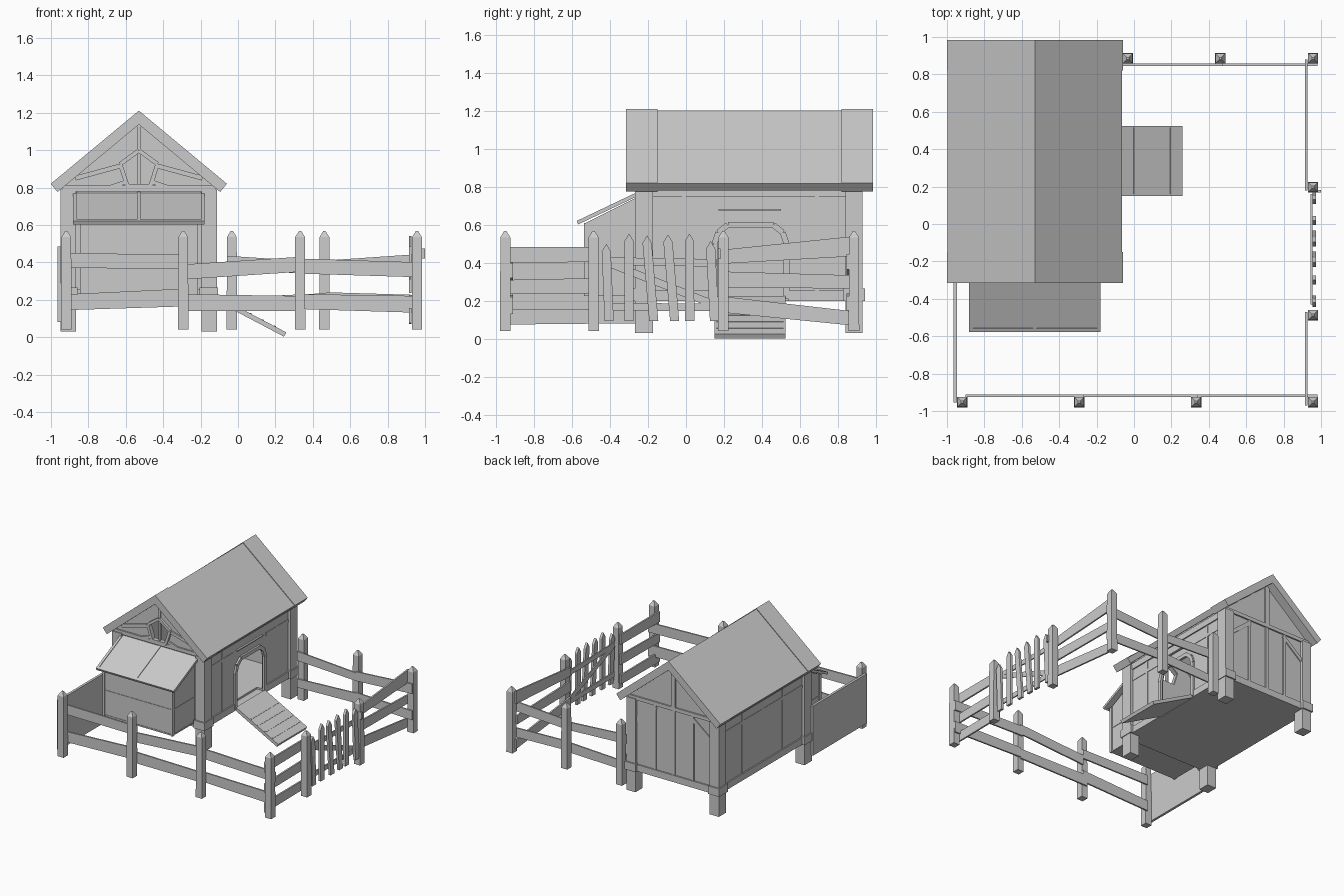
import bpy, bmesh, math
from mathutils import Vector

CX = -0.53  # centre line of the coop


def finish(name, bm):
    bmesh.ops.recalc_face_normals(bm, faces=bm.faces)
    me = bpy.data.meshes.new(name)
    bm.to_mesh(me)
    bm.free()
    ob = bpy.data.objects.new(name, me)
    bpy.context.collection.objects.link(ob)
    return ob


def prism(name, pts, axis, a, b):
    """Extrude a 2D outline along an axis: x->(y,z), y->(x,z), z->(x,y)."""
    put = {'x': lambda u, v, w: (w, u, v), 'y': lambda u, v, w: (u, w, v),
           'z': lambda u, v, w: (u, v, w)}[axis]
    bm = bmesh.new()
    f = bm.faces.new([bm.verts.new(put(u, v, a)) for u, v in pts])
    r = bmesh.ops.extrude_face_region(bm, geom=[f])
    vs = [g for g in r['geom'] if isinstance(g, bmesh.types.BMVert)]
    bmesh.ops.translate(bm, verts=vs, vec=put(0, 0, b - a))
    return finish(name, bm)


def box(name, x0, x1, y0, y1, z0, z1):
    return prism(name, [(x0, y0), (x1, y0), (x1, y1), (x0, y1)], 'z', z0, z1)


def stroke(name, p, q, w, axis, a, b):
    """Straight board of width w between two points of a plane."""
    p, q = Vector(p), Vector(q)
    d = (q - p).normalized() * w / 2
    n = Vector((-d.y, d.x))
    return prism(name, [p + n, q + n, q - n, p - n], axis, a, b)


def rail(name, axis, u0, u1, lo0, hi0, lo1, hi1, a, b):
    return prism(name, [(u0, lo0), (u1, lo1), (u1, hi1), (u0, hi0)], axis, a, b)


def cut(ob, cutter):
    m = ob.modifiers.new('cut', 'BOOLEAN')
    m.operation, m.object, m.solver = 'DIFFERENCE', cutter, 'EXACT'
    cutter.hide_render = True
    cutter.hide_set(True)


# House shell, hollow, with door and gable window openings
def gable(h, z0, ze, za):
    return [(CX - h, z0), (CX + h, z0), (CX + h, ze), (CX, za), (CX - h, ze)]


shell = prism('house_walls', gable(0.395, 0.2, 0.825, 1.155), 'y', -0.25, 0.91)
cut(shell, prism('cutter_room', gable(0.375, 0.225, 0.80, 1.115), 'y', -0.23, 0.89))
arch = [(0.15, 0.21), (0.15, 0.50), (0.17, 0.56), (0.22, 0.60),
        (0.46, 0.60), (0.51, 0.56), (0.53, 0.50), (0.53, 0.21)]
cut(shell, prism('cutter_door', arch, 'x', -0.2, -0.08))


def pentagon(r):
    return [(CX + r * math.sin(i * math.tau / 5), 0.893 + r * math.cos(i * math.tau / 5))
            for i in range(5)]


cut(shell, prism('cutter_window', pentagon(0.095), 'y', -0.3, -0.2))
for i in range(7):
    stroke('door_frame', arch[i], arch[i + 1], 0.03, 'x', -0.14, -0.12)
stroke('door_slide_rod', (0.17, 0.68), (0.5, 0.68), 0.008, 'x', -0.135, -0.12)

# Corner posts, feet collars and sill beams
for s in (-1, 1):
    for y0, y1 in ((-0.27, -0.175), (0.84, 0.93)):
        x0, x1 = sorted((CX + s * 0.335, CX + s * 0.418))
        box('corner_post', x0, x1, y0, y1, 0.03, 0.79)
        box('post_collar', x0 - 0.01, x1 + 0.006, y0 - 0.012, y1 + 0.012, 0.2, 0.265)
    x0, x1 = sorted((CX + s * 0.38, CX + s * 0.405))
    box('side_top_plate', x0, x1, -0.2, 0.86, 0.75, 0.8)
    for y0, y1 in ((-0.2, 0.14), (0.54, 0.86)) if s > 0 else ((-0.2, 0.86),):
        box('side_sill', x0, x1, y0, y1, 0.2, 0.255)
for y0, y1 in ((-0.262, -0.24), (0.9, 0.922)):
    box('end_sill', CX - 0.38, CX + 0.38, y0, y1, 0.2, 0.255)
    box('tie_beam', CX - 0.41, CX + 0.41, y0, y1, 0.78, 0.81)

# Wall battens
for y in (0.07, 0.33, 0.59):
    box('left_batten', -0.928, -0.92, y - 0.012, y + 0.012, 0.25, 0.76)
box('left_rail', -0.928, -0.92, -0.18, 0.85, 0.655, 0.68)
for y in (-0.01, 0.69):
    box('right_batten', -0.14, -0.131, y - 0.01, y + 0.01, 0.25, 0.76)
for y0, y1 in ((-0.18, 0.13), (0.55, 0.85)):
    box('right_rail', -0.14, -0.131, y0, y1, 0.655, 0.68)
for dx in (-0.17, 0, 0.17):
    box('back_batten', CX + dx - 0.012, CX + dx + 0.012, 0.905, 0.918, 0.25, 0.79)
box('back_king_post', CX - 0.018, CX + 0.018, 0.905, 0.922, 0.8, 1.14)
for s in (-1, 1):
    stroke('back_brace', (CX + s * 0.34, 0.62), (CX + s * 0.16, 0.765), 0.03, 'y', 0.905, 0.918)

# Front gable window ring and radiating beams
ring = pentagon(0.105)
for i in range(5):
    stroke('window_ring', ring[i], ring[(i + 1) % 5], 0.022, 'y', -0.27, -0.235)
stroke('window_bar', (CX, 0.81), (CX, 0.99), 0.016, 'y', -0.26, -0.24)
stroke('gable_king_post', (CX, 1.0), (CX, 1.14), 0.022, 'y', -0.262, -0.24)
for s in (-1, 1):
    stroke('gable_beam', (CX + s * 0.1, 0.915), (CX + s * 0.34, 0.85), 0.025, 'y', -0.262, -0.24)
    stroke('gable_brace', (CX + s * 0.07, 0.83), (CX + s * 0.16, 0.8), 0.022, 'y', -0.262, -0.24)


# Roof: recessed middle slopes with thicker trims at both ends
def roof(name, half, top, t, y0, y1):
    ex, ez = CX - half, top - half * 0.83
    r = [(ex, ez), (CX, top)]
    inner = [(CX, top - 1.3 * t), (ex + 0.64 * t, ez - 0.77 * t)]
    mir = lambda p: (2 * CX - p[0], p[1])
    prism(name, r + [mir(r[0]), mir(inner[1])] + inner, 'y', y0, y1)


roof('roof_trim_front', 0.471, 1.211, 0.057, -0.315, -0.15)
roof('roof_trim_back', 0.471, 1.211, 0.057, 0.82, 0.985)
roof('roof_middle', 0.466, 1.204, 0.045, -0.16, 0.83)

# Nest box with sloped, framed lid
prism('nest_box', [(-0.53, 0.225), (-0.24, 0.225), (-0.24, 0.755), (-0.53, 0.61)],
      'x', -0.84, -0.22)
for x in (-0.838, -0.222):
    box('nest_box_post', x - 0.008, x + 0.008, -0.538, -0.515, 0.225, 0.61)
for z in (0.228, 0.43):
    box('nest_box_band', -0.844, -0.216, -0.534, -0.25, z, z + 0.01)
lid0, lid1 = (-0.572, 0.612), (-0.24, 0.77)
stroke('nest_lid', lid0, lid1, 0.01, 'x', -0.875, -0.185)
for x in (-0.872, CX, -0.188):
    stroke('lid_batten', lid0, lid1, 0.02, 'x', x - 0.01, x + 0.01)
stroke('lid_front_edge', lid0, (-0.555, 0.6201), 0.02, 'x', -0.882, -0.178)

# Ramp with low cleats
a, b = Vector((-0.13, 0.215)), Vector((0.252, 0.014))
stroke('ramp', a, b, 0.026, 'y', 0.15, 0.525)
n = Vector((0.465, 0.885)) * 0.013
for t in (0.32, 0.49, 0.66, 0.83):
    p = a.lerp(b, t) + n
    stroke('ramp_cleat', p, p + (b - a) * 0.025, 0.006, 'y', 0.16, 0.515)


# Fence posts with bevelled tips
def post(x, y):
    bm = bmesh.new()
    rings = []
    for z, h in ((0.04, 0.028), (0.535, 0.026), (0.568, 0.006)):
        rings.append([bm.verts.new((x + i * h, y + j * h, z))
                      for i, j in ((-1, -1), (1, -1), (1, 1), (-1, 1))])
    bm.faces.new(rings[0])
    bm.faces.new(rings[2])
    for r0, r1 in zip(rings, rings[1:]):
        for i in range(4):
            bm.faces.new((r0[i], r0[(i + 1) % 4], r1[(i + 1) % 4], r1[i]))
    finish('fence_post', bm)


for x in (-0.918, -0.293, 0.332, 0.957):
    post(x, -0.952)
for y in (-0.487, 0.197, 0.885):
    post(0.957, y)
for x in (-0.033, 0.462):
    post(x, 0.885)

# Fence rails: (start, end, low/high at start, low/high at end)
for r in ((-0.9, -0.27, 0.37, 0.45, 0.365, 0.44), (-0.9, -0.27, 0.145, 0.23, 0.165, 0.26),
          (-0.27, 0.34, 0.31, 0.39, 0.35, 0.43), (-0.31, 0.34, 0.14, 0.23, 0.14, 0.22),
          (0.32, 0.98, 0.34, 0.42, 0.32, 0.40), (0.34, 0.98, 0.15, 0.23, 0.13, 0.22)):
    rail('front_rail', 'y', *r, -0.925, -0.912)
for r in ((-0.06, 0.47, 0.36, 0.435, 0.335, 0.40), (-0.06, 0.47, 0.14, 0.21, 0.155, 0.235),
          (0.47, 0.98, 0.335, 0.41, 0.365, 0.445), (0.47, 0.98, 0.165, 0.24, 0.15, 0.225)):
    rail('back_rail', 'y', *r, 0.846, 0.858)
for r in ((-0.97, -0.47, 0.40, 0.485, 0.405, 0.485), (-0.97, -0.47, 0.235, 0.31, 0.24, 0.32),
          (-0.97, -0.47, 0.075, 0.155, 0.08, 0.155), (0.18, 0.88, 0.395, 0.468, 0.435, 0.54),
          (0.18, 0.87, 0.27, 0.355, 0.265, 0.335), (0.18, 0.88, 0.14, 0.225, 0.07, 0.145)):
    rail('right_rail_fence', 'x', *r, 0.915, 0.928)

# Solid left panel
box('left_fence_panel', -0.966, -0.946, -0.955, -0.26, 0.08, 0.485)

# Picket gate: leaning pickets (bottom y, top y, top z), rails and brace
for y0, y1, z in ((-0.405, -0.42, 0.5), (-0.3, -0.3, 0.555), (-0.17, -0.205, 0.545),
                  (-0.06, -0.095, 0.55), (0.02, 0.018, 0.555), (0.15, 0.13, 0.515)):
    w = 0.024
    prism('gate_picket', [(y0 - w, 0.095), (y0 + w, 0.095), (y1 + w, z - 0.04),
                          (y1, z), (y1 - w, z - 0.04)], 'x', 0.954, 0.974)
stroke('gate_upper_rail', (-0.43, 0.41), (0.16, 0.4), 0.04, 'x', 0.945, 0.955)
stroke('gate_lower_rail', (-0.43, 0.17), (0.16, 0.165), 0.04, 'x', 0.945, 0.955)
stroke('gate_brace', (-0.41, 0.4), (0.15, 0.18), 0.04, 'x', 0.946, 0.954)
box('gate_latch', 0.955, 1.0, 0.168, 0.182, 0.42, 0.475)
